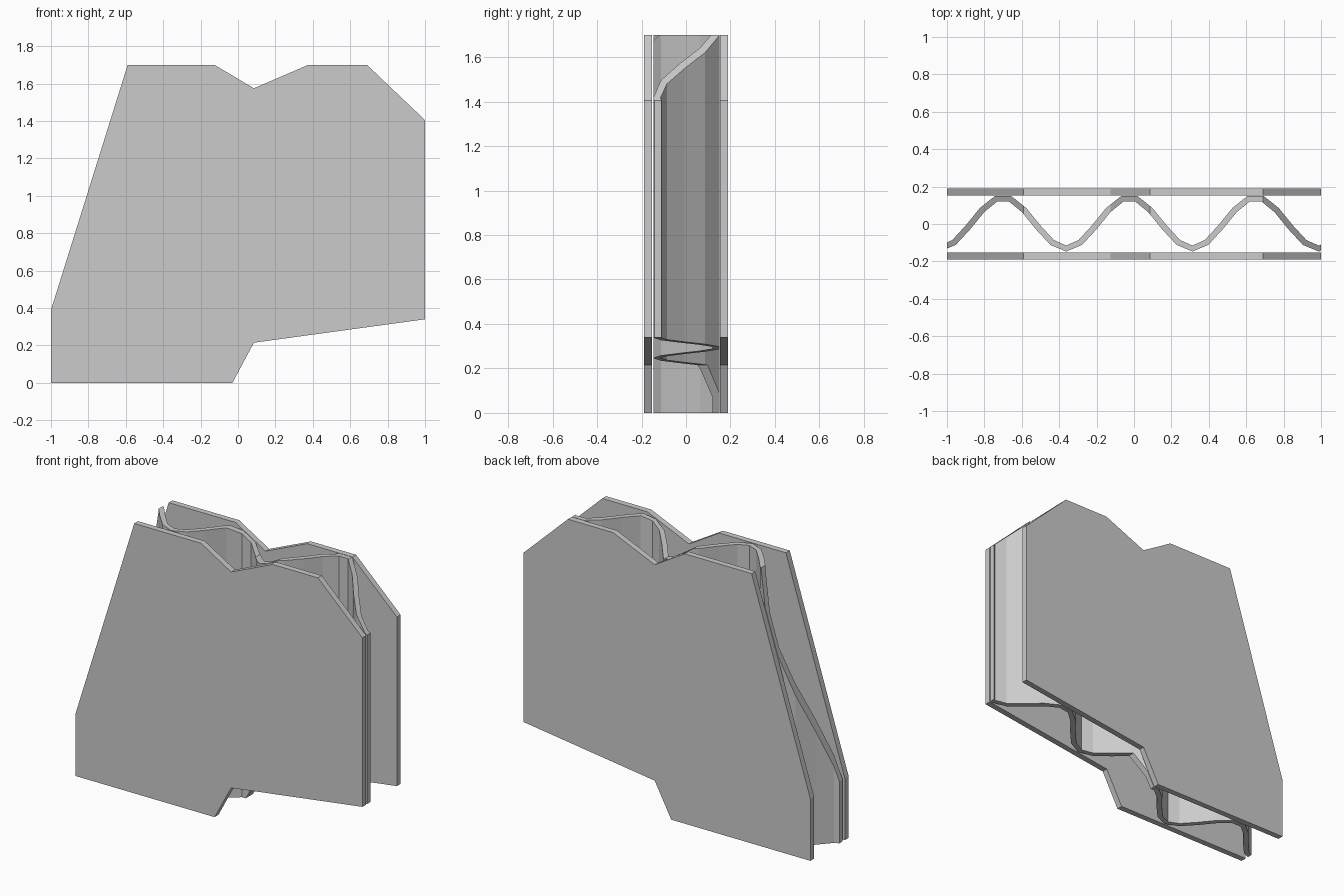
import bpy, bmesh, math
from mathutils import Vector

if "Cube" in bpy.data.objects:
    bpy.data.objects.remove(bpy.data.objects["Cube"])

# Torn board silhouette in x, z
OUTLINE = [(-1, 0), (-0.03, 0), (0.085, 0.215), (1, 0.34), (1, 1.405), (0.69, 1.7),
           (0.375, 1.7), (0.085, 1.575), (-0.125, 1.7), (-0.59, 1.7), (-1, 0.39)]


def prism(name, points, offset):
    """Extrude a closed 3D polygon along an offset into a solid object."""
    bm = bmesh.new()
    face = bm.faces.new([bm.verts.new(p) for p in points])
    ext = bmesh.ops.extrude_face_region(bm, geom=[face], use_keep_orig=True)
    verts = [g for g in ext["geom"] if isinstance(g, bmesh.types.BMVert)]
    bmesh.ops.translate(bm, verts=verts, vec=offset)
    bmesh.ops.recalc_face_normals(bm, faces=bm.faces)
    mesh = bpy.data.meshes.new(name)
    bm.to_mesh(mesh)
    bm.free()
    ob = bpy.data.objects.new(name, mesh)
    bpy.context.collection.objects.link(ob)
    return ob


def board(name, y0, y1):
    return prism(name, [(x, y0, z) for x, z in OUTLINE], (0, y1 - y0, 0))


# Flat outer sheets
board("front_liner", -0.19, -0.152)
board("back_liner", 0.153, 0.19)

# Wavy inner sheet: nine flat segments per wave
PERIOD, SEGMENTS, AMP, THICK = 0.675, 9, 0.137, 0.032
step = PERIOD / SEGMENTS
line = []
for i in range(-6, 26):
    dx = (i + 0.5) * step
    line.append(Vector((-0.70 + dx, 0.006 + AMP * math.cos(2 * math.pi * dx / PERIOD))))
left, right = [], []
for i, p in enumerate(line):
    t = (line[min(i + 1, len(line) - 1)] - line[max(i - 1, 0)]).normalized()
    n = Vector((-t.y, t.x)) * THICK / 2
    left.append((p.x + n.x, p.y + n.y, -0.1))
    right.append((p.x - n.x, p.y - n.y, -0.1))
flute = prism("corrugated_core", left + right[::-1], (0, 0, 2))

# Trim the core to the board silhouette
cutter = board("core_trim_cutter", -0.5, 0.5)
mod = flute.modifiers.new("trim", 'BOOLEAN')
mod.operation = 'INTERSECT'
mod.solver = 'EXACT'
mod.object = cutter
bpy.context.view_layer.objects.active = flute
bpy.ops.object.modifier_apply(modifier=mod.name)
bpy.data.objects.remove(cutter)
